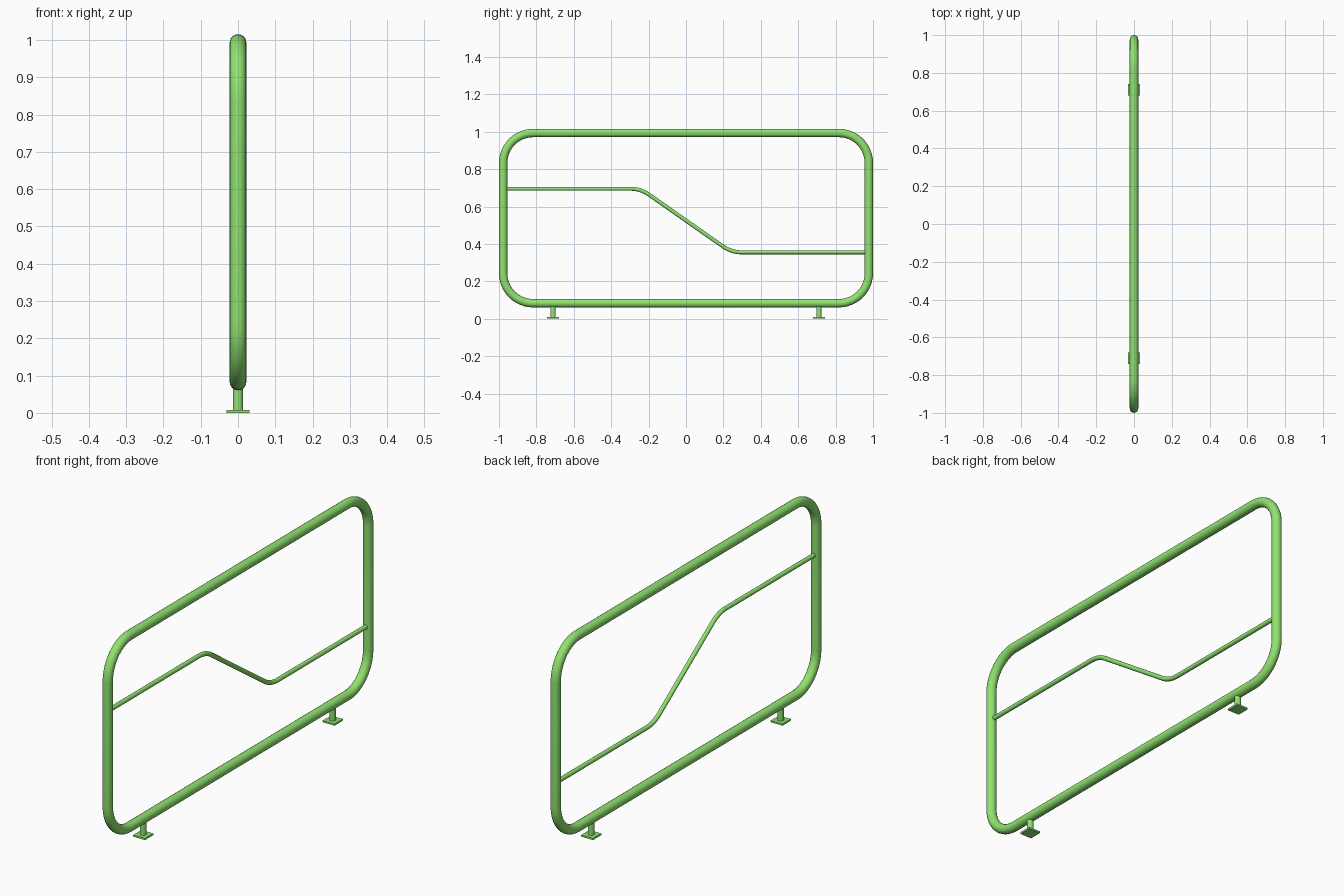
import bpy
import math
from mathutils import Vector

if "Cube" in bpy.data.objects:
    bpy.data.objects.remove(bpy.data.objects["Cube"], do_unlink=True)

# Single paint colour
green = bpy.data.materials.new("light green paint")
green.use_nodes = True
colour = (0.28, 0.77, 0.165, 1)
green.diffuse_color = colour
bsdf = green.node_tree.nodes["Principled BSDF"]
bsdf.inputs["Base Color"].default_value = colour
bsdf.inputs["Roughness"].default_value = 0.5


def fillet(prev, corner, nxt, radius, steps=12):
    """Points of an arc that rounds off one corner of a path."""
    a, b = (prev - corner).normalized(), (nxt - corner).normalized()
    half = a.angle(b) / 2
    centre = corner + (a + b).normalized() * radius / math.sin(half)
    reach = radius / math.tan(half)
    start = (corner + a * reach - centre).normalized()
    end = (corner + b * reach - centre).normalized()
    return [centre + start.slerp(end, i / steps) * radius for i in range(steps + 1)]


def tube(name, corners, bend, radius, closed):
    """Round pipe along (y, z) corners, with rounded bends."""
    pts = [Vector((0, y, z)) for y, z in corners]
    n = len(pts)
    path = []
    for i, p in enumerate(pts):
        if closed or 0 < i < n - 1:
            path += fillet(pts[i - 1], p, pts[(i + 1) % n], bend)
        else:
            path.append(p)
    curve = bpy.data.curves.new(name, "CURVE")
    curve.dimensions = "3D"
    curve.bevel_depth = radius
    curve.bevel_resolution = 6
    curve.use_fill_caps = True
    spline = curve.splines.new("POLY")
    spline.points.add(len(path) - 1)
    for point, co in zip(spline.points, path):
        point.co = (*co, 1)
    spline.use_cyclic_u = closed
    spline.use_smooth = True
    curve.materials.append(green)
    obj = bpy.data.objects.new(name, curve)
    bpy.context.collection.objects.link(obj)
    bpy.ops.object.select_all(action="DESELECT")
    obj.select_set(True)
    bpy.context.view_layer.objects.active = obj
    bpy.ops.object.convert(target="MESH")


# Outer rounded frame
half, low, high = 0.9775, 0.083, 0.993
tube("outer_frame", [(-half, low), (half, low), (half, high), (-half, high)],
     0.16, 0.0225, True)

# Thin stepped rail across the middle
tube("middle_rail", [(-half, 0.695), (-0.243, 0.695), (0.243, 0.355), (half, 0.355)],
     0.17, 0.0105, False)

# Feet: short post on a square base plate
for side, y in (("front", -0.711), ("back", 0.711)):
    bpy.ops.mesh.primitive_cylinder_add(vertices=24, radius=0.014, depth=0.075,
                                        location=(0, y, 0.0425))
    post = bpy.context.object
    post.name = side + "_foot_post"
    post.data.materials.append(green)
    bpy.ops.object.shade_smooth_by_angle()

    bpy.ops.mesh.primitive_cube_add(size=1, location=(0, y, 0.004))
    plate = bpy.context.object
    plate.name = side + "_foot_plate"
    plate.scale = (0.062, 0.062, 0.008)
    plate.data.materials.append(green)
